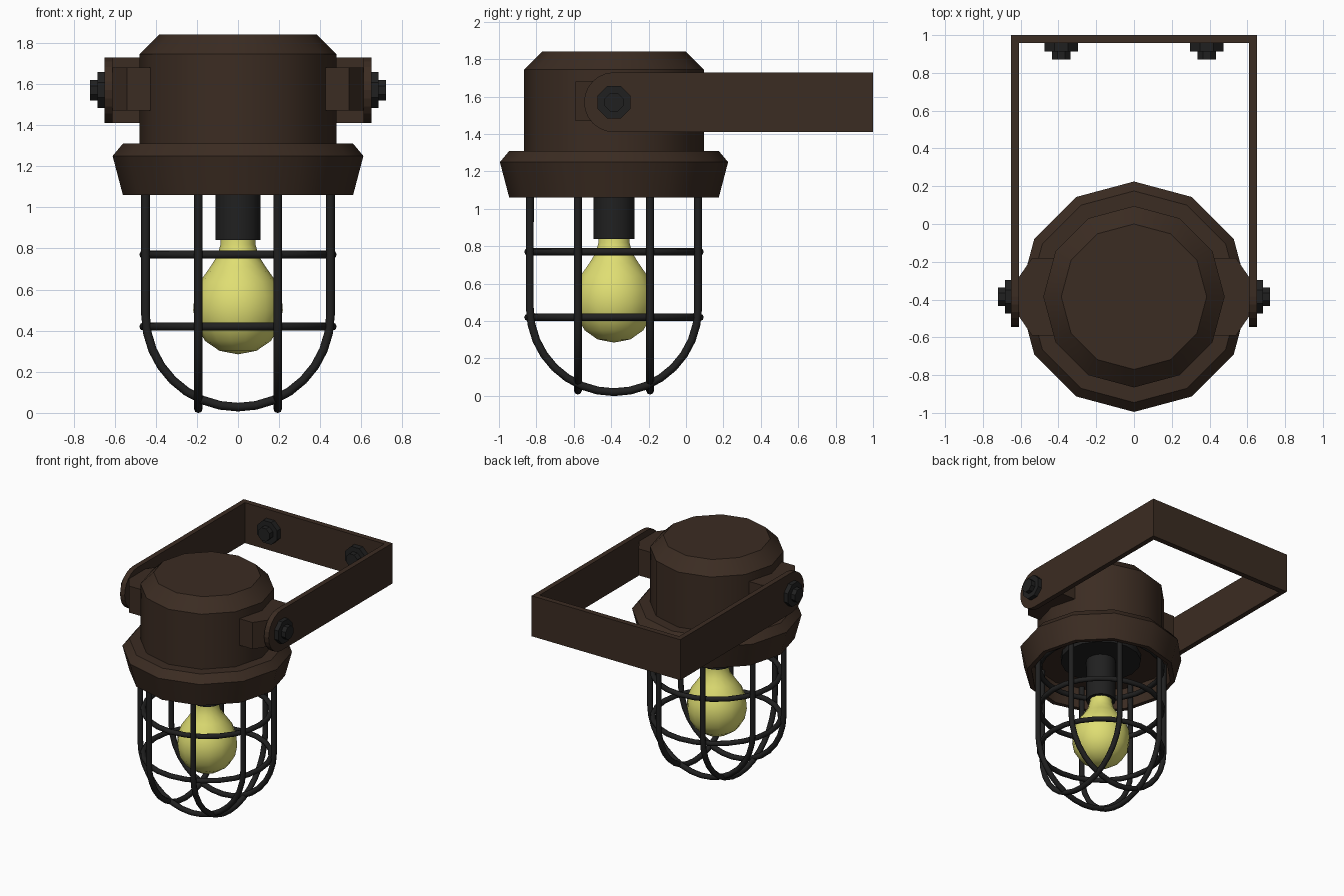
import bpy, bmesh, math
from mathutils import Vector, Matrix

if "Cube" in bpy.data.objects:
    bpy.data.objects.remove(bpy.data.objects["Cube"])

CY = -0.385      # lamp axis in y
BOLT_Z = 1.57


def material(name, rgb):
    m = bpy.data.materials.new(name)
    m.diffuse_color = (*rgb, 1)
    m.use_nodes = True
    m.node_tree.nodes["Principled BSDF"].inputs["Base Color"].default_value = m.diffuse_color
    return m


BROWN = material("bronze_brown", (0.044, 0.025, 0.016))
BLACK = material("dark_iron", (0.0145, 0.0145, 0.0145))
YELLOW = material("bulb_yellow", (0.74, 0.73, 0.17))


def smooth(ob, angle=35):
    bpy.ops.object.select_all(action='DESELECT')
    ob.select_set(True)
    bpy.context.view_layer.objects.active = ob
    bpy.ops.object.shade_smooth_by_angle(angle=math.radians(angle))


def finish(name, bm, mat, angle=None):
    bmesh.ops.recalc_face_normals(bm, faces=bm.faces)
    me = bpy.data.meshes.new(name)
    bm.to_mesh(me)
    bm.free()
    me.materials.append(mat)
    ob = bpy.data.objects.new(name, me)
    bpy.context.collection.objects.link(ob)
    if angle:
        smooth(ob, angle)
    return ob


def lathe(name, profile, sides, mat, matrix, angle=35):
    """Spin (radius, height) points around local z; zero radius closes an end."""
    bm = bmesh.new()
    rings = []
    for r, h in profile:
        n = 1 if r == 0 else sides
        rings.append([bm.verts.new(matrix @ Vector((r * math.cos(2 * math.pi * i / sides),
                                                    r * math.sin(2 * math.pi * i / sides), h)))
                      for i in range(n)])
    for a, b in zip(rings, rings[1:]):
        for i in range(sides):
            j = (i + 1) % sides
            quad = [a[i % len(a)], a[j % len(a)], b[j % len(b)], b[i % len(b)]]
            bm.faces.new(list(dict.fromkeys(quad)))
    return finish(name, bm, mat, angle)


def prism(name, outline, vec, mat):
    """Extrude a closed outline of 3D points along vec."""
    bm = bmesh.new()
    face = bm.faces.new([bm.verts.new(p) for p in outline])
    ext = bmesh.ops.extrude_face_region(bm, geom=[face])
    bmesh.ops.translate(bm, vec=vec, verts=[g for g in ext['geom'] if isinstance(g, bmesh.types.BMVert)])
    return finish(name, bm, mat)


axis = Matrix.Translation((0, CY, 0))

# Housing with flared, hollow rim
lathe("housing", [(0, 1.84), (0.385, 1.84), (0.48, 1.745), (0.48, 1.31), (0.56, 1.31),
                  (0.61, 1.25), (0.56, 1.06), (0.525, 1.06), (0.525, 1.23), (0, 1.23)],
      12, BROWN, axis)

# Socket with mounting flange, and bulb
lathe("socket", [(0, 1.228), (0.3, 1.228), (0.3, 1.18), (0.11, 1.18), (0.11, 0.84), (0, 0.84)],
      16, BLACK, axis)
lathe("bulb", [(0, 0.88), (0.085, 0.88), (0.085, 0.82), (0.1, 0.765), (0.135, 0.71), (0.185, 0.64),
               (0.212, 0.57), (0.218, 0.5), (0.203, 0.42), (0.16, 0.35), (0.09, 0.302), (0, 0.285)],
      14, YELLOW, axis, 60)

# Cage rings
for i, z in enumerate((0.42, 0.77, 1.12)):
    bpy.ops.mesh.primitive_torus_add(location=(0, CY, z), major_radius=0.46, minor_radius=0.02,
                                     major_segments=24, minor_segments=8)
    ring = bpy.context.object
    ring.name = f"cage_ring_{i + 1}"
    ring.data.materials.append(BLACK)
    smooth(ring, 60)

# Cage hoops: two parallel pairs crossing at right angles
R = 0.45
side_view = [(-R, 1.225)]
for k in range(17):
    a = math.pi + math.pi * k / 16
    side_view.append((R * math.cos(a), 0.47 + R * math.sin(a)))
side_view.append((R, 1.225))
for direction in ("side", "cross"):
    for s in (-1, 1):
        cu = bpy.data.curves.new("hoop", 'CURVE')
        cu.dimensions = '3D'
        cu.bevel_depth = 0.021
        cu.bevel_resolution = 2
        cu.use_fill_caps = True
        sp = cu.splines.new('POLY')
        sp.points.add(len(side_view) - 1)
        for p, (u, z) in zip(sp.points, side_view):
            p.co = (s * 0.193, CY + u, z, 1) if direction == "side" else (u, CY + s * 0.193, z + 0.008, 1)
        hoop = bpy.data.objects.new(f"cage_hoop_{direction}_{'a' if s < 0 else 'b'}", cu)
        bpy.context.collection.objects.link(hoop)
        cu.materials.append(BLACK)
        bpy.ops.object.select_all(action='DESELECT')
        hoop.select_set(True)
        bpy.context.view_layer.objects.active = hoop
        bpy.ops.object.convert(target='MESH')
        smooth(bpy.context.object, 60)

# Bolt: wide base plus small stud, along local z
BOLT = [(0, 0), (0.095, 0), (0.095, 0.036), (0.054, 0.036), (0.054, 0.072), (0, 0.072)]


def bolt(name, origin, direction):
    rot = Vector(direction).to_track_quat('Z', 'Y').to_matrix().to_4x4()
    lathe(name, BOLT, 8, BLACK, Matrix.Translation(origin) @ rot @ Matrix.Rotation(math.pi / 8, 4, 'Z'), 30)


for s, side in ((-1, "left"), (1, "right")):
    # Bracket arm with rounded front end
    end = [(CY + 0.16 * math.cos(a), BOLT_Z + 0.16 * math.sin(a))
           for a in (math.pi / 2 + math.pi * k / 12 for k in range(13))]
    outline = [(s * 0.61, y, z) for y, z in end + [(1, BOLT_Z - 0.16), (1, BOLT_Z + 0.16)]]
    prism(f"bracket_arm_{side}", outline, (s * 0.04, 0, 0), BROWN)
    # Tapered lug between housing and arm
    lug = [(0.40, -0.205), (0.54, -0.205), (0.612, -0.08), (0.612, 0.08), (0.54, 0.205), (0.40, 0.205)]
    lug[2], lug[3] = (0.612, -0.10), (0.612, 0.10)
    prism(f"housing_lug_{side}", [(s * x, CY + y, 1.47) for x, y in lug], (0, 0, 0.21), BROWN)
    # Pivot bolt and wall bolt
    bolt(f"pivot_bolt_{side}", (s * 0.648, CY, BOLT_Z), (s, 0, 0))
    bolt(f"wall_bolt_{side}", (s * 0.385, 0.957, BOLT_Z), (0, -1, 0))
    # (wall bolts sit a little longer than pivot bolts)
    bpy.data.objects[f"wall_bolt_{side}"].data.transform(
        Matrix.Translation((0, 0.957, 0)) @ Matrix.Scale(1.2, 4, (0, 1, 0)) @ Matrix.Translation((0, -0.957, 0)))

# Bracket back plate
x = 0.612
prism("bracket_back", [(-x, 0.957, BOLT_Z - 0.16), (x, 0.957, BOLT_Z - 0.16), (x, 1, BOLT_Z - 0.16),
                       (-x, 1, BOLT_Z - 0.16)], (0, 0, 0.32), BROWN)
